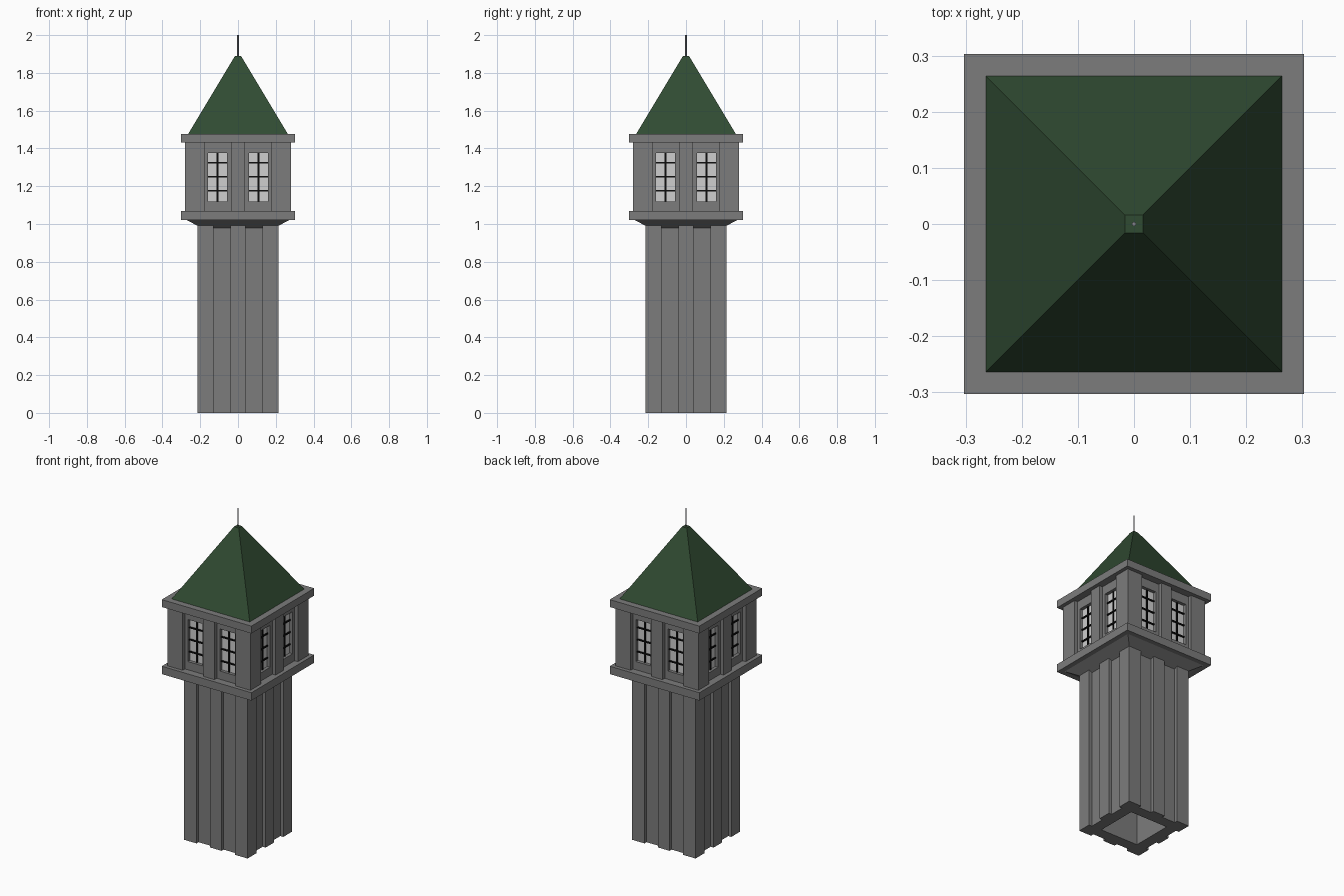
import bpy, bmesh, math
from mathutils import Matrix, Vector

if "Cube" in bpy.data.objects:
    bpy.data.objects.remove(bpy.data.objects["Cube"])


def material(name, rgb):
    m = bpy.data.materials.new(name)
    m.diffuse_color = (*rgb, 1)
    m.use_nodes = True
    m.node_tree.nodes["Principled BSDF"].inputs["Base Color"].default_value = m.diffuse_color
    return m


STONE = material("grey stone", (0.2, 0.2, 0.2))
ROOF = material("dark green roof", (0.03, 0.07, 0.032))
GLASS = material("pale window glass", (0.62, 0.62, 0.62))
BLACK = material("black window bars", (0.004, 0.004, 0.004))
METAL = material("grey metal", (0.25, 0.25, 0.27))


def finish(name, bm, mat, four=False):
    """Turn a bmesh into an object, optionally repeated on all four sides."""
    if four:
        base = bm.verts[:] + bm.edges[:] + bm.faces[:]
        for k in (1, 2, 3):
            copy = bmesh.ops.duplicate(bm, geom=base)["geom"]
            bmesh.ops.rotate(bm, verts=[v for v in copy if isinstance(v, bmesh.types.BMVert)],
                             matrix=Matrix.Rotation(k * math.pi / 2, 3, 'Z'))
        bmesh.ops.remove_doubles(bm, verts=bm.verts, dist=1e-5)
    bmesh.ops.recalc_face_normals(bm, faces=bm.faces)
    mesh = bpy.data.meshes.new(name)
    bm.to_mesh(mesh)
    bm.free()
    mesh.materials.append(mat)
    ob = bpy.data.objects.new(name, mesh)
    bpy.context.collection.objects.link(ob)
    return ob


def box(bm, x0, x1, y0, y1, z0, z1):
    mat = Matrix.Translation(((x0 + x1) / 2, (y0 + y1) / 2, (z0 + z1) / 2)) @ \
        Matrix.Diagonal((x1 - x0, y1 - y0, z1 - z0, 1))
    bmesh.ops.create_cube(bm, size=1, matrix=mat)


def frustum(bm, r0, z0, r1, z1):
    """Square block with half width r0 at z0 and r1 at z1."""
    rings = [[bm.verts.new((sx * r, sy * r, z)) for sx, sy in ((-1, -1), (1, -1), (1, 1), (-1, 1))]
             for r, z in ((r0, z0), (r1, z1))]
    for i in range(4):
        j = (i + 1) % 4
        bm.faces.new((rings[0][i], rings[0][j], rings[1][j], rings[1][i]))
    bm.faces.new(rings[0][::-1])
    bm.faces.new(rings[1])


# Hollow shaft: one grooved wall with mitred ends, repeated four times
H, D, INNER = 0.215, 0.02, 0.128
right = [(0.04, -H), (0.04, D - H), (0.13, D - H), (0.13, -H), (H, -H)]
outline = [(-x, y) for x, y in reversed(right)] + right + [(INNER, -INNER), (-INNER, -INNER)]
bm = bmesh.new()
low = [bm.verts.new((x, y, 0)) for x, y in outline]
high = [bm.verts.new((x, y, 0.995)) for x, y in outline]
bm.faces.new(low[::-1])
bm.faces.new(high)
n = len(outline)
for i in range(n):
    if i not in (n - 3, n - 1):      # leave the mitred ends open
        j = (i + 1) % n
        bm.faces.new((low[i], low[j], high[j], high[i]))
finish("tower_shaft", bm, STONE, four=True)

# Sloped collar and the two ledges
for name, args in (("sloped_collar", (0.195, 0.98, 0.273, 1.022)),
                   ("lower_ledge", (0.303, 1.022, 0.303, 1.07)),
                   ("upper_ledge", (0.303, 1.432, 0.303, 1.477))):
    bm = bmesh.new()
    frustum(bm, *args)
    finish(name, bm, STONE)

# Lookout room: corner piers, middle pilasters
Z0, Z1, R, PANEL, PANE = 1.07, 1.432, 0.28, 0.258, 0.238
bm = bmesh.new()
box(bm, 0.178, R, -R, -0.178, Z0, Z1)
finish("corner_piers", bm, STONE, four=True)
bm = bmesh.new()
box(bm, -0.037, 0.037, -R, -PANE, Z0, Z1)
finish("middle_pilasters", bm, STONE, four=True)

# Recessed panels, each with a window opening, glass and bars
WX0, WX1, WZ0, WZ1, BAR = 0.058, 0.159, 1.12, 1.377, 0.004
panels, glass, bars = bmesh.new(), bmesh.new(), bmesh.new()
for s in (-1, 1):
    def side_box(bm, x0, x1, y0, y1, z0, z1):
        xs = sorted((s * x0, s * x1))
        box(bm, xs[0], xs[1], y0, y1, z0, z1)

    side_box(panels, 0.037, WX0, -PANEL, -PANE, Z0, Z1)
    side_box(panels, WX1, 0.178, -PANEL, -PANE, Z0, Z1)
    side_box(panels, WX0, WX1, -PANEL, -PANE, Z0, WZ0)
    side_box(panels, WX0, WX1, -PANEL, -PANE, WZ1, Z1)
    side_box(glass, WX0, WX1, -PANE, -PANE + 0.006, WZ0, WZ1)
    mid = (WX0 + WX1) / 2
    side_box(bars, mid - BAR, mid + BAR, -PANE - 0.006, -PANE, WZ0, WZ1)
    for z in (1.175, 1.249, 1.323):
        side_box(bars, WX0, WX1, -PANE - 0.007, -PANE, z - BAR, z + BAR)
finish("recessed_panels", panels, STONE, four=True)
finish("window_glass", glass, GLASS, four=True)
finish("window_bars", bars, BLACK, four=True)

# Pyramid roof with a small flat top, and a thin spire
bm = bmesh.new()
frustum(bm, 0.265, 1.475, 0.016, 1.89)
finish("pyramid_roof", bm, ROOF)
bm = bmesh.new()
bmesh.ops.create_cone(bm, cap_ends=True, segments=8, radius1=0.004, radius2=0.004, depth=0.12,
                      matrix=Matrix.Translation((0, 0, 1.94)))
finish("spire", bm, METAL)
